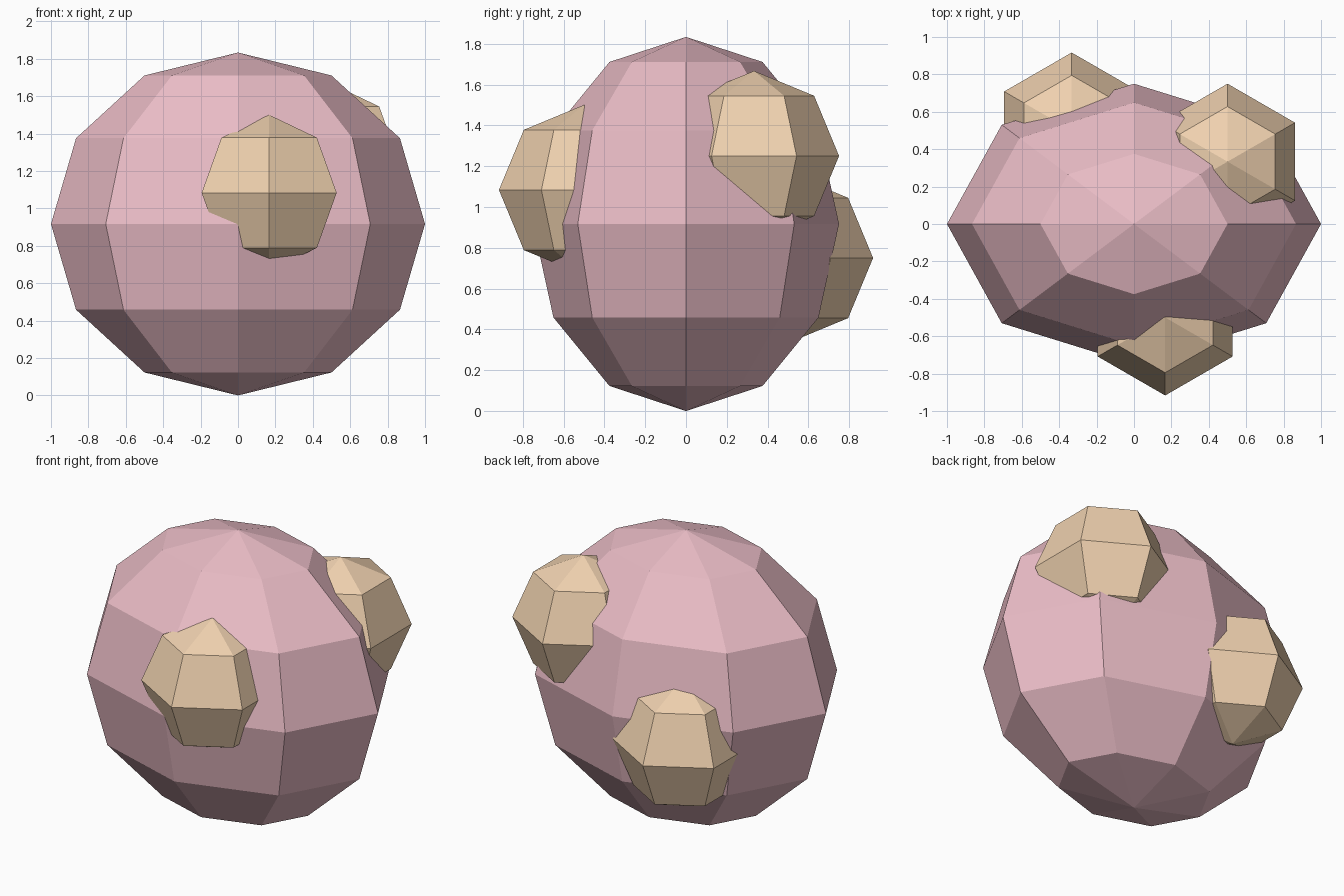
import bpy
import bmesh
from math import sin, cos, pi

if "Cube" in bpy.data.objects:
    bpy.data.objects.remove(bpy.data.objects["Cube"])


def material(name, color):
    mat = bpy.data.materials.new(name)
    mat.diffuse_color = (*color, 1)
    mat.use_nodes = True
    mat.node_tree.nodes["Principled BSDF"].inputs["Base Color"].default_value = mat.diffuse_color
    return mat


def faceted_ball(name, center, radii, segments, rings, mat):
    """Flat-shaded ball with a row of vertices on the -y side."""
    bm = bmesh.new()
    cx, cy, cz = center
    rx, ry, rz = radii
    bottom = bm.verts.new((cx, cy, cz - rz))
    top = bm.verts.new((cx, cy, cz + rz))
    rows = []
    for i in range(1, rings):
        p = pi * i / rings
        row = []
        for j in range(segments):
            a = 2 * pi * j / segments - pi / 2
            row.append(bm.verts.new((cx + rx * sin(p) * cos(a),
                                     cy + ry * sin(p) * sin(a),
                                     cz - rz * cos(p))))
        rows.append(row)
    for j in range(segments):
        k = (j + 1) % segments
        bm.faces.new((bottom, rows[0][k], rows[0][j]))
        bm.faces.new((top, rows[-1][j], rows[-1][k]))
        for lo, hi in zip(rows, rows[1:]):
            bm.faces.new((lo[j], lo[k], hi[k], hi[j]))
    mesh = bpy.data.meshes.new(name)
    bm.to_mesh(mesh)
    bm.free()
    mesh.materials.append(mat)
    obj = bpy.data.objects.new(name, mesh)
    bpy.context.collection.objects.link(obj)
    return obj


pink = material("pink", (0.83, 0.51, 0.57))
tan = material("tan", (0.87, 0.64, 0.43))

# Main body: flattened ball standing on the ground
H = 11 / 12
faceted_ball("body", (0, 0, H), (1, 0.75, H), 8, 6, pink)

# Three lumps sunk into the body
R = 5 / 12
lumps = {
    "front_lump": (1 / 6, -0.5, 13 / 12),
    "back_right_lump": (0.5, 1 / 3, 1.25),
    "back_left_lump": (-1 / 3, 0.5, 0.75),
}
for name, center in lumps.items():
    faceted_ball(name, center, (R, R, R), 6, 4, tan)
